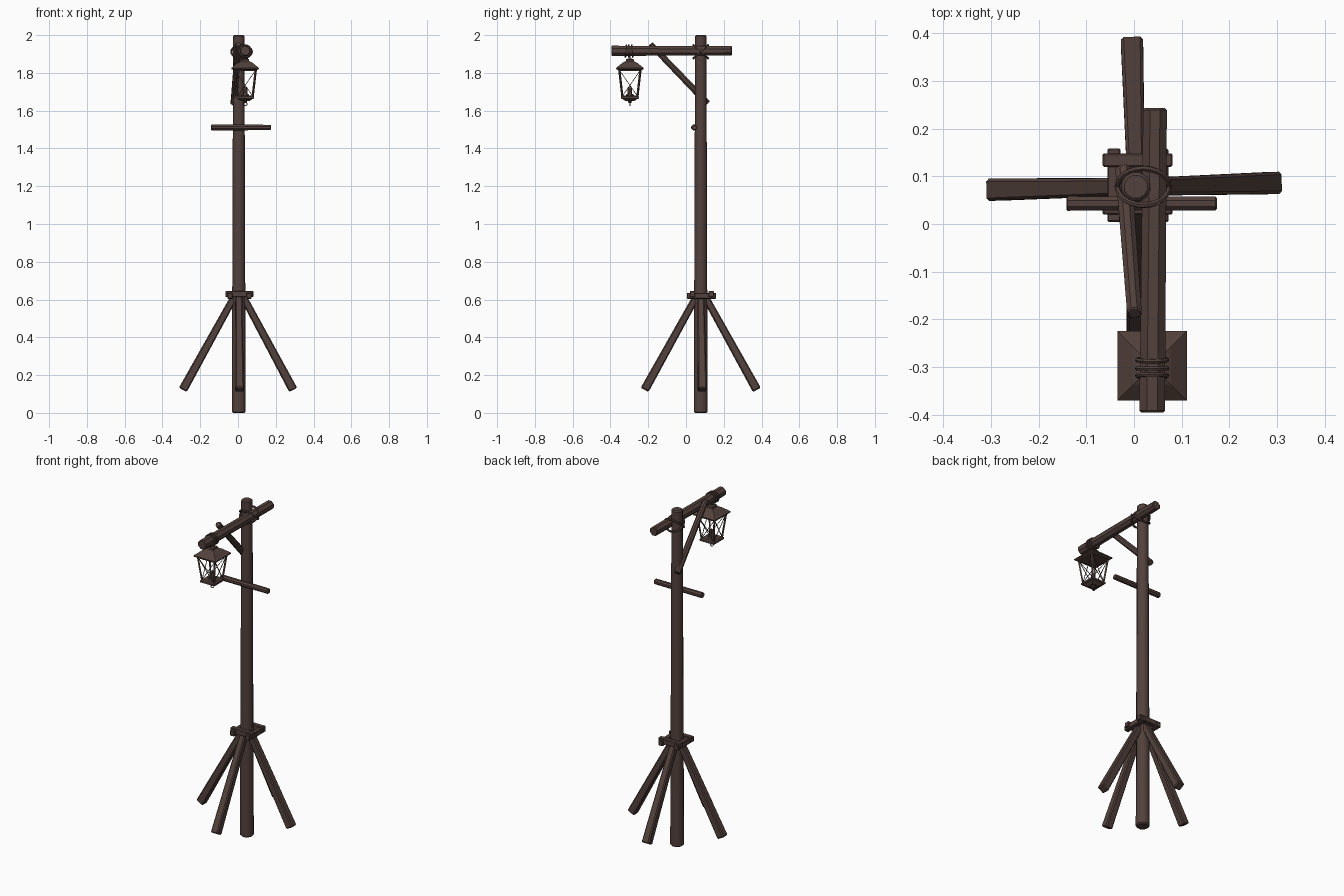
import bpy, bmesh, math
from mathutils import Vector, Matrix

if "Cube" in bpy.data.objects:
    bpy.data.objects.remove(bpy.data.objects["Cube"])


def material(name, rgb):
    m = bpy.data.materials.new(name)
    m.diffuse_color = (*rgb, 1)
    m.use_nodes = True
    m.node_tree.nodes["Principled BSDF"].inputs["Base Color"].default_value = m.diffuse_color
    return m


WOOD = material("dark_brown_wood", (0.085, 0.053, 0.045))


def finish(name, bm, bevel=0.0, smooth=False):
    bmesh.ops.recalc_face_normals(bm, faces=bm.faces)
    me = bpy.data.meshes.new(name)
    bm.to_mesh(me)
    bm.free()
    ob = bpy.data.objects.new(name, me)
    bpy.context.collection.objects.link(ob)
    me.materials.append(WOOD)
    if bevel:
        mod = ob.modifiers.new("worn_edges", 'BEVEL')
        mod.width, mod.segments = bevel, 1
        mod.limit_method, mod.angle_limit = 'ANGLE', math.radians(50)
    if smooth:
        bpy.context.view_layer.objects.active = ob
        ob.select_set(True)
        bpy.ops.object.shade_smooth_by_angle(angle=math.radians(40))
        ob.select_set(False)
    return ob


def rod(name, a, b, r1, r2=None, n=8, bevel=0.0, smooth=False):
    """Tapered n-sided bar from point a to point b."""
    a, b = Vector(a), Vector(b)
    d = b - a
    bm = bmesh.new()
    bmesh.ops.create_cone(bm, cap_ends=True, segments=n, radius1=r1,
                          radius2=r1 if r2 is None else r2, depth=d.length)
    turn = Matrix.Rotation(math.pi / n, 4, 'Z')
    bm.transform(Matrix.Translation((a + b) / 2) @ d.to_track_quat('Z', 'Y').to_matrix().to_4x4() @ turn)
    return finish(name, bm, bevel, smooth)


def box(name, lo, hi):
    lo, hi = Vector(lo), Vector(hi)
    bm = bmesh.new()
    bmesh.ops.create_cube(bm, size=1)
    bm.transform(Matrix.Translation((lo + hi) / 2) @ Matrix.Diagonal((*(hi - lo), 1)))
    return finish(name, bm, 0.003)


def loop(name, centre, rx, ry, tube, rot):
    """Elliptical rope or wire loop."""
    n, k = 24, 6
    bm = bmesh.new()
    rings = []
    for i in range(n):
        t = math.tau * i / n
        c, s = math.cos(t), math.sin(t)
        rings.append([bm.verts.new((c * (rx + tube * math.cos(math.tau * j / k)),
                                    s * (ry + tube * math.cos(math.tau * j / k)),
                                    tube * math.sin(math.tau * j / k))) for j in range(k)])
    for i in range(n):
        for j in range(k):
            p, q = rings[i], rings[(i + 1) % n]
            bm.faces.new((p[j], q[j], q[(j + 1) % k], p[(j + 1) % k]))
    bm.transform(Matrix.Translation(centre) @ rot)
    return finish(name, bm, smooth=True)


def square_stack(name, cx, cy, profile):
    """Square-section solid from (half size, z) rows."""
    bm = bmesh.new()
    prev = None
    for h, z in profile:
        ring = [bm.verts.new((cx + sx * h, cy + sy * h, z))
                for sx, sy in ((-1, -1), (1, -1), (1, 1), (-1, 1))]
        if prev:
            for i in range(4):
                bm.faces.new((prev[i], prev[(i + 1) % 4], ring[(i + 1) % 4], ring[i]))
        else:
            bm.faces.new(ring[::-1])
        prev = ring
    bm.faces.new(prev)
    return finish(name, bm)


PX, PY = 0.004, 0.078

# main post
rod("post", (PX, PY, 0), (PX, PY, 2.0), 0.038, 0.031, 12, 0.006, True)

# four splayed legs
for i, (dx, dy) in enumerate(((1, 0), (-1, 0), (0, 1), (0, -1))):
    skew = (0.008, -0.006, -0.004, 0.008)[i]
    foot = (dx * 0.292 + abs(dy) * skew, PY + dy * 0.297 + abs(dx) * skew, 0.122)
    top = (PX + dx * 0.018, PY + dy * 0.018, 0.625)
    rod(f"leg_{i}", foot, top, 0.033, 0.026, 4, 0.006)

# collar boards clamped round the post
for i, y in enumerate((0.020, 0.120)):
    box(f"collar_cross_board_{i}", (-0.066, y, 0.613), (0.081, y + 0.028, 0.645))
for i, x in enumerate((-0.056, 0.044)):
    box(f"collar_side_board_{i}", (x, 0.004, 0.604), (x + 0.028, 0.158, 0.636))

# top beam, diagonal brace and small crossbar
rod("beam", (0.038, -0.395, 1.917), (0.044, 0.243, 1.917), 0.029, 0.027, 8, 0.004)
rod("brace", (-0.022, 0.114, 1.638), (0.001, -0.188, 1.952), 0.0185, 0.0165, 8, 0.003)
rod("crossbar", (-0.142, 0.043, 1.511), (0.174, 0.043, 1.511), 0.0165, 0.0155, 8, 0.003)

# crossed rope lashing at the post and beam
for s in (-1, 1):
    loop(f"lashing_{s}", (0.019, PY, 1.912), 0.054, 0.052, 0.006,
         Matrix.Rotation(s * math.radians(42), 4, 'X'))

# lantern ropes over the beam
LX, LY = 0.038, -0.297
for i, dy in enumerate((-0.027, -0.012, 0.006)):
    loop(f"lantern_rope_{i}", (LX, LY + dy + 0.006, 1.915), 0.031, 0.031, 0.005,
         Matrix.Rotation(math.radians(90 + (i - 1) * 5), 4, 'X'))
loop("lantern_hanger", (LX, LY, 1.881), 0.013, 0.013, 0.003, Matrix.Rotation(math.pi / 2, 4, 'X'))

# lantern roof and floor
square_stack("lantern_roof", LX, LY,
             [(0.055, 1.812), (0.073, 1.820), (0.073, 1.826), (0.040, 1.853),
              (0.022, 1.862), (0.020, 1.872), (0.008, 1.876)])
square_stack("lantern_floor", LX, LY,
             [(0.022, 1.650), (0.036, 1.660), (0.047, 1.664), (0.047, 1.674), (0.040, 1.680)])
rod("lantern_knob", (LX, LY, 1.640), (LX, LY, 1.652), 0.008, 0.012, 8)
loop("lantern_bottom_ring", (LX, LY, 1.636), 0.010, 0.010, 0.0025, Matrix.Rotation(math.pi / 2, 4, 'X'))

# candle on its holder
rod("candle_holder", (LX, LY, 1.678), (LX, LY, 1.688), 0.024, 0.020, 8)
rod("candle", (LX, LY, 1.685), (LX, LY, 1.722), 0.013, 0.013, 8)
rod("candle_wick", (LX, LY, 1.72), (LX, LY, 1.734), 0.003, 0.002, 6)

# lantern corner bars, rails and crossed wires
corners = ((-1, -1), (1, -1), (1, 1), (-1, 1))


def corner(i, top):
    h, z = (0.056, 1.815) if top else (0.040, 1.677)
    sx, sy = corners[i % 4]
    return (LX + sx * h, LY + sy * h, z)


for i in range(4):
    rod(f"lantern_bar_{i}", corner(i, False), corner(i, True), 0.006, 0.006, 4)
    rod(f"lantern_rail_{i}", corner(i, True), corner(i + 1, True), 0.006, 0.006, 4)
    rod(f"lantern_wire_up_{i}", corner(i, False), corner(i + 1, True), 0.002, 0.002, 4)
    rod(f"lantern_wire_down_{i}", corner(i, True), corner(i + 1, False), 0.002, 0.002, 4)
